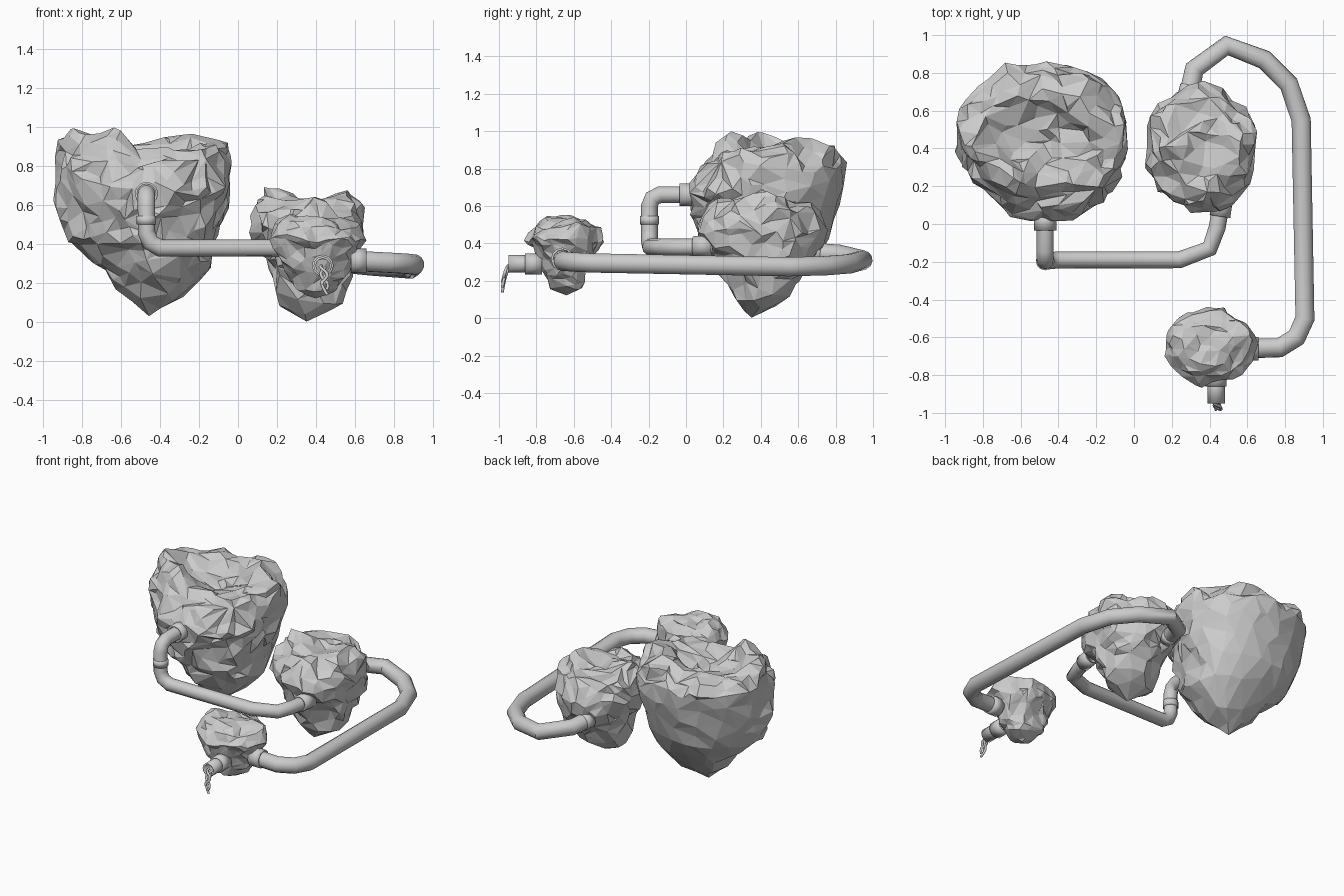
import bpy
import bmesh
import math
import random
from mathutils import Vector, noise

random.seed(4)

default_cube = bpy.data.objects.get("Cube")
if default_cube:
    bpy.data.objects.remove(default_cube, do_unlink=True)


def make_material(name, colour):
    material = bpy.data.materials.new(name)
    material.use_nodes = True
    material.diffuse_color = colour
    shader = next(n for n in material.node_tree.nodes if n.type == "BSDF_PRINCIPLED")
    shader.inputs["Base Color"].default_value = colour
    return material


GREY = make_material("plain grey", (0.6, 0.6, 0.6, 1))


def section_at(sections, t):
    """Interpolate the row of height and extents at t, from the tip to the bowl."""
    place = min(max(t, 0), 0.9999) * (len(sections) - 1)
    row = int(place)
    blend = place - row
    return [a + (b - a) * blend for a, b in zip(sections[row], sections[row + 1])]


def rock(name, sections, rough, bumps, keep, skew=0.0, calm=False):
    """Wrap a sphere over stacked oval sections, then break it into facets."""
    bm = bmesh.new()
    bmesh.ops.create_icosphere(bm, subdivisions=5, radius=1)
    for vert in bm.verts:
        direction = vert.co.normalized()
        t = math.acos(max(-1, min(1, -direction.z))) / math.pi
        z, left, right, front, back = section_at(sections, t)
        flat = Vector((direction.x, direction.y))
        flat = flat.normalized() if flat.length > 0.0001 else Vector((0, 0))
        point = Vector((
            (left + right) / 2 + flat.x * (right - left) / 2,
            (front + back) / 2 + flat.y * (back - front) / 2,
            z,
        ))
        # push the outline towards the back left corner
        push = skew * max(0, 2 * flat.x * flat.y) * math.sin(math.pi * t)
        point += Vector((0.83, 0.55, 0)) * push
        # uneven peaks on the upper rim
        lift = max(0, min(1, (t - 0.5) * 4))
        for x, y, height in bumps:
            distance = (point.x - x) ** 2 + (point.y - y) ** 2
            point.z += lift * height * math.exp(-distance / 0.012)
        # craggy surface, quieter at the tip and on calm lower and back sides
        amount = rough * min(1, t * 5)
        if calm and t < 0.6:
            amount *= 0.9 - 0.6 * max(0, min(1, direction.y * 2))
        crags = noise.noise_vector(point * 7) + noise.noise_vector(point * 16) * 0.6
        vert.co = point + crags * amount
    mesh = bpy.data.meshes.new(name)
    bm.to_mesh(mesh)
    bm.free()
    mesh.materials.append(GREY)
    obj = bpy.data.objects.new(name, mesh)
    bpy.context.collection.objects.link(obj)
    facets = obj.modifiers.new("facets", "DECIMATE")
    facets.ratio = keep
    return obj


def tube(name, path, radius):
    """Sweep a round pipe along a path of points."""
    curve = bpy.data.curves.new(name, "CURVE")
    curve.dimensions = "3D"
    curve.bevel_depth = radius
    curve.bevel_resolution = 4
    spline = curve.splines.new("POLY")
    spline.points.add(len(path) - 1)
    for point, co in zip(spline.points, path):
        point.co = (*co, 1)
    obj = bpy.data.objects.new(name, curve)
    bpy.context.collection.objects.link(obj)
    bpy.ops.object.select_all(action="DESELECT")
    obj.select_set(True)
    bpy.context.view_layer.objects.active = obj
    bpy.ops.object.convert(target="MESH")
    obj = bpy.context.view_layer.objects.active
    obj.name = name
    obj.data.materials.clear()
    obj.data.materials.append(GREY)
    bpy.ops.object.shade_smooth_by_angle(angle=math.radians(50))
    return obj


def thicken(obj, wall=0.012):
    """Give an open pipe end a visible wall."""
    shell = obj.modifiers.new("wall", "SOLIDIFY")
    shell.thickness = wall
    shell.offset = -1


# Rocks: each row is height, left, right, front, back
rock("large_rock", [
    (0.03, -0.46, -0.46, 0.4, 0.4),
    (0.13, -0.58, -0.28, 0.28, 0.54),
    (0.28, -0.72, -0.15, 0.16, 0.67),
    (0.42, -0.86, -0.11, 0.08, 0.76),
    (0.56, -0.91, -0.08, 0.04, 0.8),
    (0.7, -0.94, -0.04, 0.02, 0.84),
    (0.83, -0.95, -0.05, 0.06, 0.85),
    (0.91, -0.91, -0.07, 0.13, 0.8),
    (0.91, -0.82, -0.17, 0.21, 0.68),
    (0.83, -0.66, -0.3, 0.32, 0.55),
    (0.8, -0.48, -0.48, 0.43, 0.43),
], 0.042, [(-0.83, 0.4, 0.06), (-0.65, 0.25, 0.08), (-0.22, 0.58, 0.07),
           (-0.38, 0.66, 0.04), (-0.48, 0.12, -0.08), (-0.27, 0.12, -0.08),
           (-0.1, 0.68, -0.14), (-0.86, 0.18, -0.08), (-0.55, 0.8, -0.06)],
     0.15, skew=0.04, calm=True)

rock("middle_rock", [
    (0.0, 0.35, 0.35, 0.35, 0.35),
    (0.1, 0.22, 0.54, 0.27, 0.53),
    (0.22, 0.19, 0.58, 0.21, 0.62),
    (0.34, 0.14, 0.61, 0.11, 0.7),
    (0.47, 0.06, 0.64, 0.07, 0.73),
    (0.58, 0.07, 0.62, 0.1, 0.7),
    (0.63, 0.15, 0.56, 0.18, 0.63),
    (0.61, 0.24, 0.47, 0.29, 0.52),
    (0.58, 0.36, 0.36, 0.4, 0.4),
], 0.038, [(0.2, 0.4, 0.05), (0.54, 0.4, 0.04)], 0.1)

rock("small_rock", [
    (0.12, 0.4, 0.4, -0.64, -0.64),
    (0.16, 0.3, 0.5, -0.72, -0.56),
    (0.25, 0.25, 0.55, -0.75, -0.54),
    (0.35, 0.2, 0.61, -0.81, -0.49),
    (0.43, 0.165, 0.635, -0.855, -0.445),
    (0.49, 0.19, 0.61, -0.81, -0.45),
    (0.52, 0.26, 0.53, -0.74, -0.52),
    (0.51, 0.4, 0.4, -0.64, -0.64),
], 0.03, [(0.3, -0.7, 0.025)], 0.085)

# Pipe from the large rock to the middle rock
tube("upper_pipe", [
    (-0.47, 0.06, 0.66), (-0.47, -0.14, 0.66), (-0.47, -0.18, 0.64),
    (-0.47, -0.195, 0.6), (-0.47, -0.195, 0.46), (-0.45, -0.195, 0.41),
    (-0.4, -0.19, 0.38), (0.24, -0.19, 0.38), (0.4, -0.13, 0.38),
    (0.44, -0.02, 0.38), (0.47, 0.15, 0.38),
], 0.045)

# Long pipe looping from the middle rock round to the small rock
tube("long_pipe", [
    (0.29, 0.68, 0.35), (0.32, 0.82, 0.34), (0.49, 0.945, 0.31),
    (0.69, 0.87, 0.29), (0.82, 0.74, 0.28), (0.885, 0.55, 0.275),
    (0.905, -0.5, 0.295), (0.86, -0.6, 0.3), (0.77, -0.655, 0.305),
    (0.58, -0.66, 0.315),
], 0.053)

# Spout on the small rock
thicken(tube("spout", [(0.435, -0.79, 0.29), (0.435, -0.95, 0.29)], 0.047))

# Collars where the pipes meet the rocks and each other
collars = {
    "large_rock_collar": ((-0.47, 0.06, 0.66), (-0.47, -0.035, 0.66), 0.06),
    "elbow_collar": ((-0.47, -0.195, 0.545), (-0.47, -0.195, 0.5), 0.05),
    "middle_rock_collar": ((0.47, 0.14, 0.385), (0.455, 0.04, 0.385), 0.055),
    "back_collar": ((0.285, 0.67, 0.35), (0.3, 0.73, 0.345), 0.056),
    "small_rock_collar": ((0.58, -0.66, 0.315), (0.66, -0.66, 0.315), 0.062),
    "spout_collar": ((0.435, -0.77, 0.29), (0.435, -0.86, 0.29), 0.056),
}
for label, (start, end, size) in collars.items():
    thicken(tube(label, [start, end], size))

# Wavering strands of liquid falling from the spout
for strand in range(3):
    path = []
    for step in range(9):
        fall = step / 8
        sway = 0.014 * math.sin(fall * 7 + strand * 2) + random.uniform(-0.004, 0.004)
        path.append((0.437 + sway + 0.01 * fall,
                     -0.93 - 0.052 * math.sqrt(fall),
                     0.27 + 0.01 * strand - (0.13 - 0.015 * strand) * fall ** 1.3))
    tube(f"drip_strand_{strand + 1}", path, 0.008)
